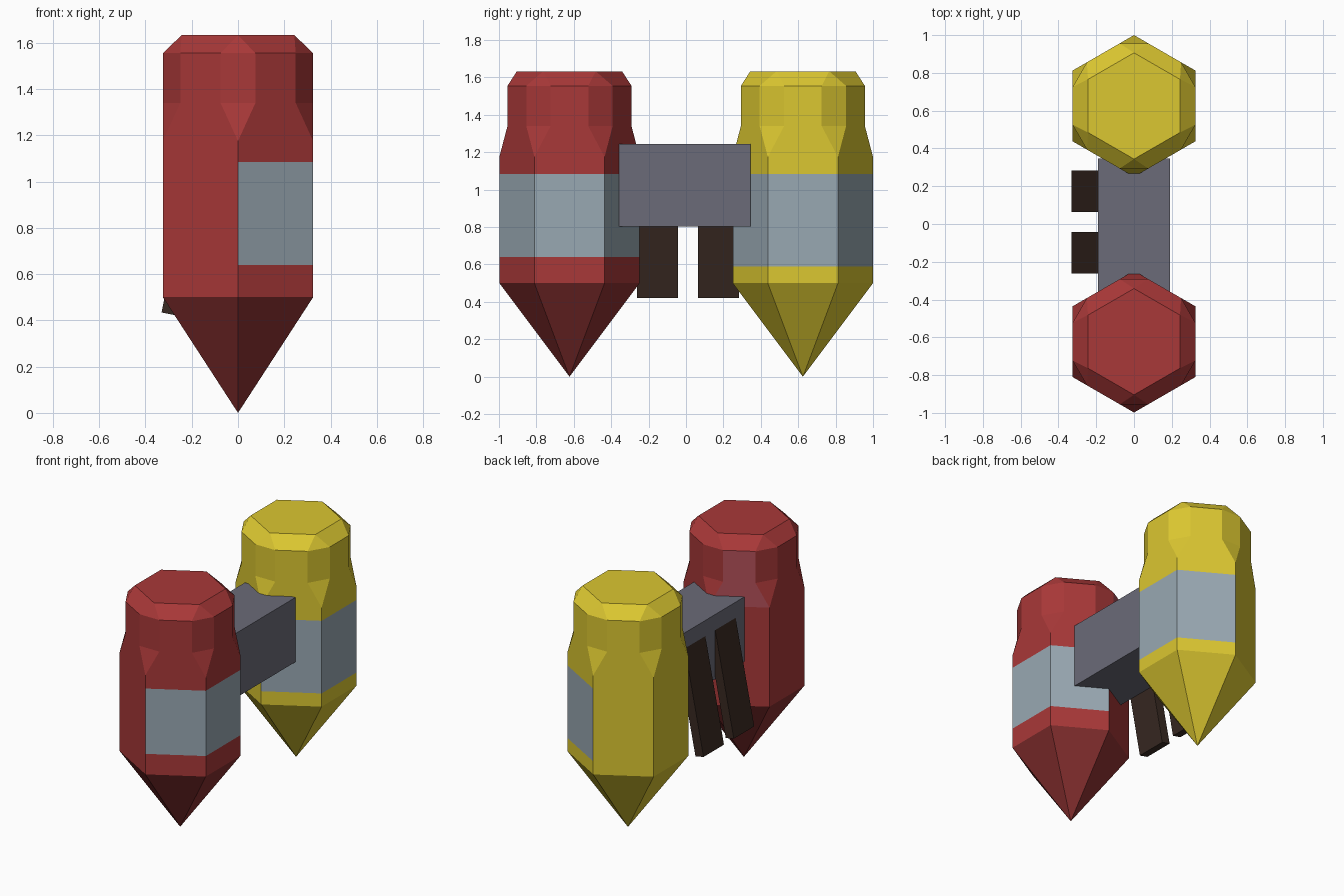
import bpy, bmesh, math
from mathutils import Matrix, Vector

if "Cube" in bpy.data.objects:
    bpy.data.objects.remove(bpy.data.objects["Cube"])


def material(name, srgb):
    m = bpy.data.materials.new(name)
    lin = [c / 12.92 if c <= 0.04045 else ((c + 0.055) / 1.055) ** 2.4 for c in srgb]
    m.diffuse_color = (*lin, 1)
    m.use_nodes = True
    m.node_tree.nodes["Principled BSDF"].inputs["Base Color"].default_value = m.diffuse_color
    return m


RED = material("bottle red", (0.66, 0.22, 0.22))
DARK_RED = material("dark red", (0.54, 0.19, 0.19))
FADED_RED = material("faded red", (0.70, 0.31, 0.35))
YELLOW = material("bottle yellow", (0.86, 0.78, 0.19))
LABEL = material("label grey", (0.60, 0.66, 0.70))
GREY = material("box grey", (0.42, 0.42, 0.47))
BROWN = material("dark brown", (0.22, 0.16, 0.13))


def finish(name, bm, mats):
    bmesh.ops.recalc_face_normals(bm, faces=bm.faces)
    me = bpy.data.meshes.new(name)
    bm.to_mesh(me)
    bm.free()
    for m in mats:
        me.materials.append(m)
    ob = bpy.data.objects.new(name, me)
    bpy.context.collection.objects.link(ob)
    return ob


def bottle(name, cy, label_lo, label_hi, mats):
    """Hexagonal bottle, tip down, corners chopped off at the neck."""
    bm = bmesh.new()
    R, cut = 0.375, 0.087
    corners = [Vector((R * math.cos(math.radians(30 + 60 * i)),
                       R * math.sin(math.radians(30 + 60 * i)), 0)) for i in range(6)]

    def hexagon(z, s=1.0):
        return [bm.verts.new((c.x * s, c.y * s + cy, z)) for c in corners]

    def chopped(z):
        ring = []
        for i, c in enumerate(corners):
            for n in (corners[i - 1], corners[(i + 1) % 6]):
                p = c + (n - c).normalized() * cut
                ring.append(bm.verts.new((p.x, p.y + cy, z)))
        return ring

    def join_hex(a, b):
        return [bm.faces.new((a[i], a[(i + 1) % 6], b[(i + 1) % 6], b[i])) for i in range(6)]

    def join_chop(h, c):
        sides = []
        for i in range(6):
            j = (i + 1) % 6
            bm.faces.new((h[i], c[2 * i], c[2 * i + 1]))
            sides.append(bm.faces.new((h[i], h[j], c[2 * j], c[2 * i + 1])))
        return sides

    # pointed tip
    base = hexagon(0.5)
    tip = bm.verts.new((0, cy, 0))
    for i in range(6):
        bm.faces.new((tip, base[(i + 1) % 6], base[i])).material_index = 2
    # body with label band on the +x half
    lo, hi, shoulder = hexagon(label_lo), hexagon(label_hi), hexagon(1.175)
    join_hex(base, lo)
    for f in join_hex(lo, hi):
        if f.calc_center_median().x > 0.05:
            f.material_index = 1
    join_hex(hi, shoulder)
    # neck and chamfered flat end
    neck, rim, end = chopped(1.34), chopped(1.555), hexagon(1.633, 0.75)
    faded = [join_chop(shoulder, neck)[1]]
    for i in range(12):
        f = bm.faces.new((neck[i], neck[(i + 1) % 12], rim[(i + 1) % 12], rim[i]))
        if i == 3:
            faded.append(f)
    for f in faded:
        f.material_index = 3
    join_chop(end, rim)
    bm.faces.new(end)
    return finish(name, bm, mats)


def box(name, size, matrix, mat):
    bm = bmesh.new()
    bmesh.ops.create_cube(bm, size=1, matrix=matrix @ Matrix.Diagonal((*size, 1)))
    return finish(name, bm, [mat])


# the two bottles
bottle("red_bottle", -0.623, 0.64, 1.085, [RED, LABEL, DARK_RED, FADED_RED])
bottle("yellow_bottle", 0.625, 0.59, 1.085, [YELLOW, LABEL, YELLOW, YELLOW])

# connecting block
box("connecting_block", (0.38, 0.705, 0.44), Matrix.Translation((0, -0.007, 1.023)), GREY)

# two slanted straps hanging from the block's -x side
tilt = math.atan(0.2)
for side, y in (("front", -0.153), ("back", 0.173)):
    m = (Matrix.Translation((-0.30, y, 0.428)) @ Matrix.Rotation(tilt, 4, "Y")
         @ Matrix.Translation((0, 0, 0.39)))
    box(side + "_strap", (0.062, 0.22, 0.78), m, BROWN)
